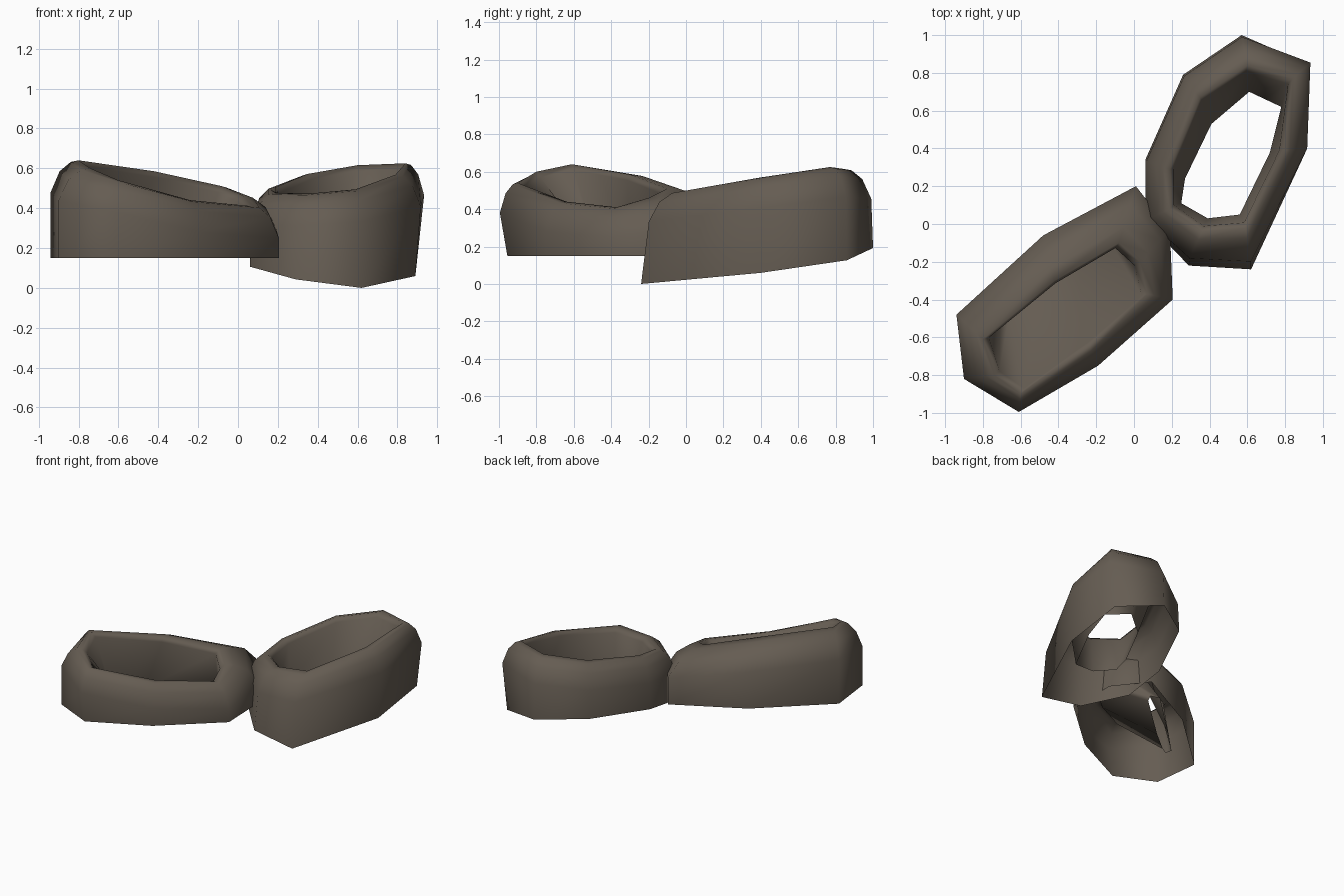
import bpy, bmesh

if "Cube" in bpy.data.objects:
    bpy.data.objects.remove(bpy.data.objects["Cube"])

brown = bpy.data.materials.new("dark brown")
brown.diffuse_color = (0.13, 0.108, 0.085, 1)
brown.use_nodes = True
brown.node_tree.nodes["Principled BSDF"].inputs["Base Color"].default_value = brown.diffuse_color


def lerp(a, b, t):
    return a + (b - a) * t


def hollow_shell(name, outline, crest, throat, base, throat_z, pull):
    """Eight-sided open shell: outer wall, rounded shoulder, crest, lip, inner wall."""
    n = len(outline)
    cx, cy = (sum(c[k] for c in crest) / n for k in (0, 1))

    def blend(t, drop):
        return [(lerp(o[0], c[0], t), lerp(o[1], c[1], t), c[2] - drop)
                for o, c in zip(outline, crest)]
    rings = [
        [base(x, y) for x, y in outline],
        blend(pull, 0.16),
        blend(lerp(pull, 1, 0.32), 0.055),
        blend(0.72, 0.008),
        crest,
        [(lerp(x, cx, 0.07), lerp(y, cy, 0.07), z - 0.03) for x, y, z in crest],
        [(x, y, throat_z(x, y)) for x, y in throat],
    ]
    bm = bmesh.new()
    loops = [[bm.verts.new(p) for p in ring] for ring in rings]
    for lo, hi in zip(loops, loops[1:]):
        for i in range(n):
            j = (i + 1) % n
            # outlines run clockwise, so this winding faces outwards
            bm.faces.new((lo[j], lo[i], hi[i], hi[j]))
    for f in bm.faces:
        f.smooth = True
    mesh = bpy.data.meshes.new(name)
    bm.to_mesh(mesh)
    bm.free()
    mesh.materials.append(brown)
    ob = bpy.data.objects.new(name, mesh)
    bpy.context.collection.objects.link(ob)
    return ob


# Left shell: flat base, slanted throat running under the far rim
hollow_shell(
    "left_shell",
    [(-.94, -.48), (-.48, -.06), (.01, .20), (.19, -.03),
     (.205, -.40), (-.19, -.75), (-.61, -.995), (-.90, -.82)],
    [(-.80, -.61, .64), (-.42, -.30, .585), (-.08, -.10, .51), (.03, -.20, .46),
     (.07, -.37, .41), (-.24, -.64, .44), (-.60, -.90, .54), (-.74, -.80, .60)],
    [(-.72, -.46), (-.56, -.30), (-.20, .04), (-.13, .02),
     (-.16, -.04), (-.50, -.35), (-.66, -.48), (-.71, -.51)],
    lambda x, y: (x, max(y, -.955), 0.15), lambda x, y: 0.17, 0.0)


def tilted_plane(x, y):
    return max(0, -0.12 * (x - 0.62) + 0.15 * (y + 0.24))


# Right shell: tilted base, see-through throat parallel to it
hollow_shell(
    "right_shell",
    [(.06, .34), (.26, .79), (.57, 1.0), (.94, .86),
     (.925, .40), (.62, -.21), (.29, -.19), (.06, .02)],
    [(x, y, .45 + .08 * x + .14 * y) for x, y in
     [(.19, .29), (.35, .67), (.60, .84), (.84, .77),
      (.79, .39), (.59, -.02), (.36, -.04), (.19, .08)]],
    [(.27, .24), (.41, .53), (.61, .70), (.78, .62),
     (.72, .38), (.56, .05), (.39, .03), (.25, .11)],
    lambda x, y: (min(x, .89), y - .03 * (y < -.1), tilted_plane(x, y - .03 * (y < -.1))),
    lambda x, y: tilted_plane(x, y) + 0.1, 0.06)
